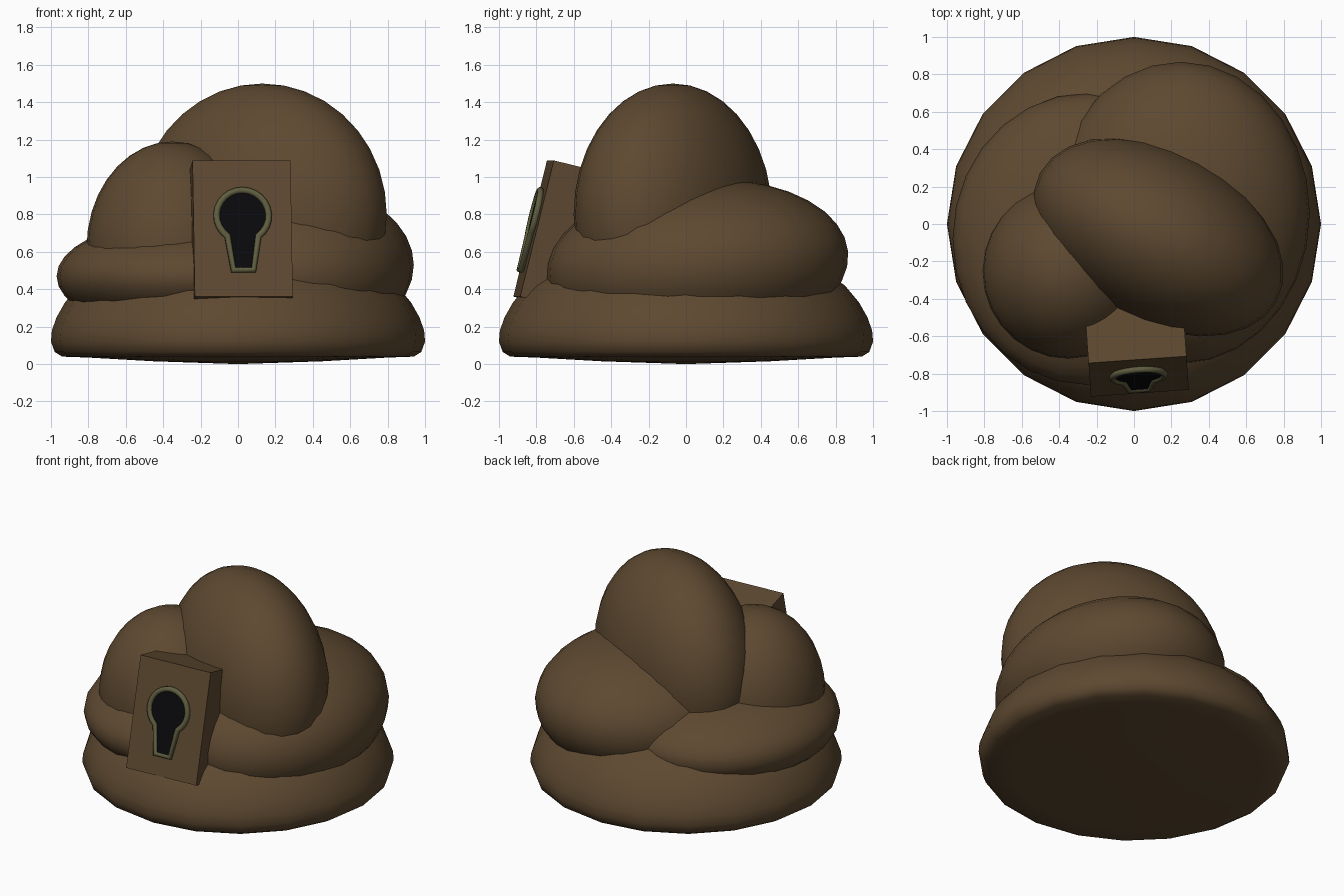
import bpy, bmesh
from math import pi, sin, cos, asin, radians
from mathutils import Matrix, Vector

cube = bpy.data.objects.get("Cube")
if cube:
    bpy.data.objects.remove(cube, do_unlink=True)


def material(name, rgb):
    mat = bpy.data.materials.new(name)
    mat.use_nodes = True
    mat.diffuse_color = (*rgb, 1)
    bsdf = mat.node_tree.nodes["Principled BSDF"]
    bsdf.inputs["Base Color"].default_value = (*rgb, 1)
    bsdf.inputs["Roughness"].default_value = 0.8
    return mat


brown = material("earth brown", (0.11, 0.066, 0.03))
olive = material("olive metal", (0.115, 0.11, 0.05))
black = material("keyhole black", (0.003, 0.003, 0.004))


def add_mesh(name, bm, mat, smooth=True):
    bmesh.ops.recalc_face_normals(bm, faces=bm.faces[:])
    mesh = bpy.data.meshes.new(name)
    for f in bm.faces:
        f.smooth = smooth
    bm.to_mesh(mesh)
    bm.free()
    mesh.materials.append(mat)
    obj = bpy.data.objects.new(name, mesh)
    bpy.context.collection.objects.link(obj)
    return obj


def lump(name, centre, radii, tilt=0, yaw=0):
    bm = bmesh.new()
    bmesh.ops.create_uvsphere(bm, u_segments=28, v_segments=18, radius=1)
    bmesh.ops.transform(bm, verts=bm.verts, matrix=(
        Matrix.Translation(centre) @ Matrix.Rotation(radians(yaw), 4, 'Z')
        @ Matrix.Rotation(radians(tilt), 4, 'X') @ Matrix.Diagonal((*radii, 1))))
    return add_mesh(name, bm, brown)


# Round base, turned from a profile
profile = [(0, 0), (0.45, 0.015), (0.8, 0.035), (0.94, 0.04), (0.98, 0.065), (1, 0.12),
           (0.995, 0.18), (0.97, 0.25), (0.925, 0.33), (0.85, 0.42), (0.7, 0.52), (0, 0.6)]
bm = bmesh.new()
pts = [bm.verts.new((r, 0, z)) for r, z in profile]
edges = [bm.edges.new(pair) for pair in zip(pts, pts[1:])]
bmesh.ops.spin(bm, geom=pts + edges, cent=(0, 0, 0), axis=(0, 0, 1),
               angle=2 * pi, steps=20, use_merge=True)
bmesh.ops.remove_doubles(bm, verts=bm.verts[:], dist=0.001)
add_mesh("base_mound", bm, brown)

# Heaped lumps
lump("low_right_lump", (-0.25, -0.08, 0.47), (0.72, 0.78, 0.31))
lump("back_left_lump", (0.25, 0.06, 0.53), (0.69, 0.81, 0.455), tilt=5)
lump("front_right_lump", (-0.35, -0.25, 0.62), (0.46, 0.47, 0.57))
lump("top_lump", (0.13, -0.07, 0.8), (0.72, 0.46, 0.7), yaw=-28.6)

# Leaning lock block; its front face is the local plane y = 0
lock_frame = (Matrix.Translation((0.025, -0.815, 0.725))
              @ Matrix.Rotation(radians(4), 4, 'Z') @ Matrix.Rotation(radians(-13.9), 4, 'X'))
bm = bmesh.new()
bmesh.ops.create_cube(bm, size=1)
bmesh.ops.transform(bm, verts=bm.verts, matrix=(
    lock_frame @ Matrix.Translation((0, 0.2, 0)) @ Matrix.Diagonal((0.525, 0.4, 0.75, 1))))
add_mesh("lock_block", bm, brown, smooth=False)

# Keyhole outline: round head with a tapering stem
radius, head_z, neck, foot, foot_z = 0.14, 0.067, 0.083, 0.055, -0.232
gap = asin(neck / radius)
steps = 20
outline = []
for i in range(steps + 1):
    a = gap + (2 * pi - 2 * gap) * i / steps
    outline.append((radius * sin(a), head_z - radius * cos(a)))
outline += [(-foot, foot_z), (foot, foot_z)]

# Dark keyhole plate
bm = bmesh.new()
face = bm.faces.new([bm.verts.new(lock_frame @ Vector((x, -0.018, z))) for x, z in outline])
ext = bmesh.ops.extrude_face_region(bm, geom=[face])
back = [v for v in ext["geom"] if isinstance(v, bmesh.types.BMVert)]
shift = lock_frame.to_3x3() @ Vector((0, 0.009, 0))
bmesh.ops.translate(bm, verts=back, vec=shift)
add_mesh("keyhole", bm, black, smooth=False)

# Raised rim around the keyhole
curve = bpy.data.curves.new("keyhole_rim", 'CURVE')
curve.dimensions = '3D'
curve.bevel_depth = 0.018
curve.bevel_resolution = 2
spline = curve.splines.new('POLY')
spline.points.add(len(outline) - 1)
for p, (x, z) in zip(spline.points, outline):
    p.co = (*(lock_frame @ Vector((x, -0.014, z))), 1)
spline.use_cyclic_u = True
curve.materials.append(olive)
rim = bpy.data.objects.new("keyhole_rim", curve)
bpy.context.collection.objects.link(rim)
